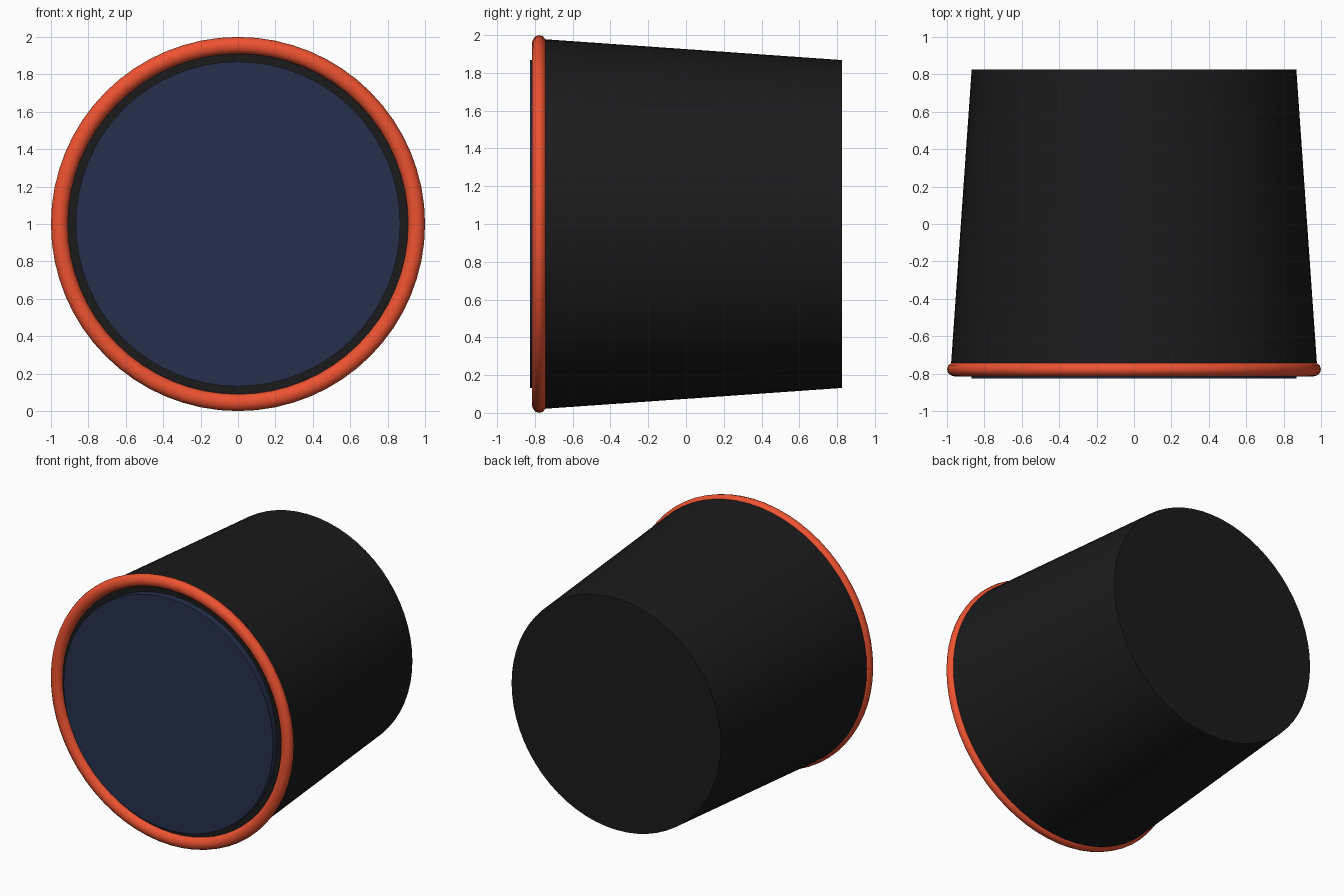
import bpy, math

if "Cube" in bpy.data.objects:
    bpy.data.objects.remove(bpy.data.objects["Cube"])

SEG = 64
CENTER_Z = 1.0


def finish(name, color):
    ob = bpy.context.object
    ob.name = name
    mat = bpy.data.materials.new(name + "_color")
    mat.diffuse_color = (*color, 1)
    mat.use_nodes = True
    mat.node_tree.nodes["Principled BSDF"].inputs["Base Color"].default_value = mat.diffuse_color
    ob.data.materials.append(mat)
    bpy.ops.object.transform_apply(location=False, rotation=True, scale=True)
    bpy.ops.object.shade_smooth_by_angle(angle=math.radians(40))
    return ob


def drum(name, y_front, y_back, r_front, r_back, color):
    # Local -z end (radius1) turns to the front
    bpy.ops.mesh.primitive_cone_add(
        vertices=SEG, radius1=r_front, radius2=r_back, depth=y_back - y_front,
        location=(0, (y_front + y_back) / 2, CENTER_Z),
        rotation=(-math.pi / 2, 0, 0))
    return finish(name, color)


# Tapered body, wide at the front
drum("body", -0.775, 0.825, 0.98, 0.868, (0.011, 0.011, 0.012))

# Raised front disc
drum("front_disc", -0.825, -0.765, 0.868, 0.868, (0.018, 0.03, 0.07))

# Slightly flattened rim ring
bpy.ops.mesh.primitive_torus_add(
    major_radius=0.955, minor_radius=0.045, major_segments=SEG, minor_segments=12,
    location=(0, -0.777, CENTER_Z), rotation=(math.pi / 2, 0, 0))
bpy.context.object.scale.z = 0.86
finish("rim_ring", (0.85, 0.085, 0.03))
